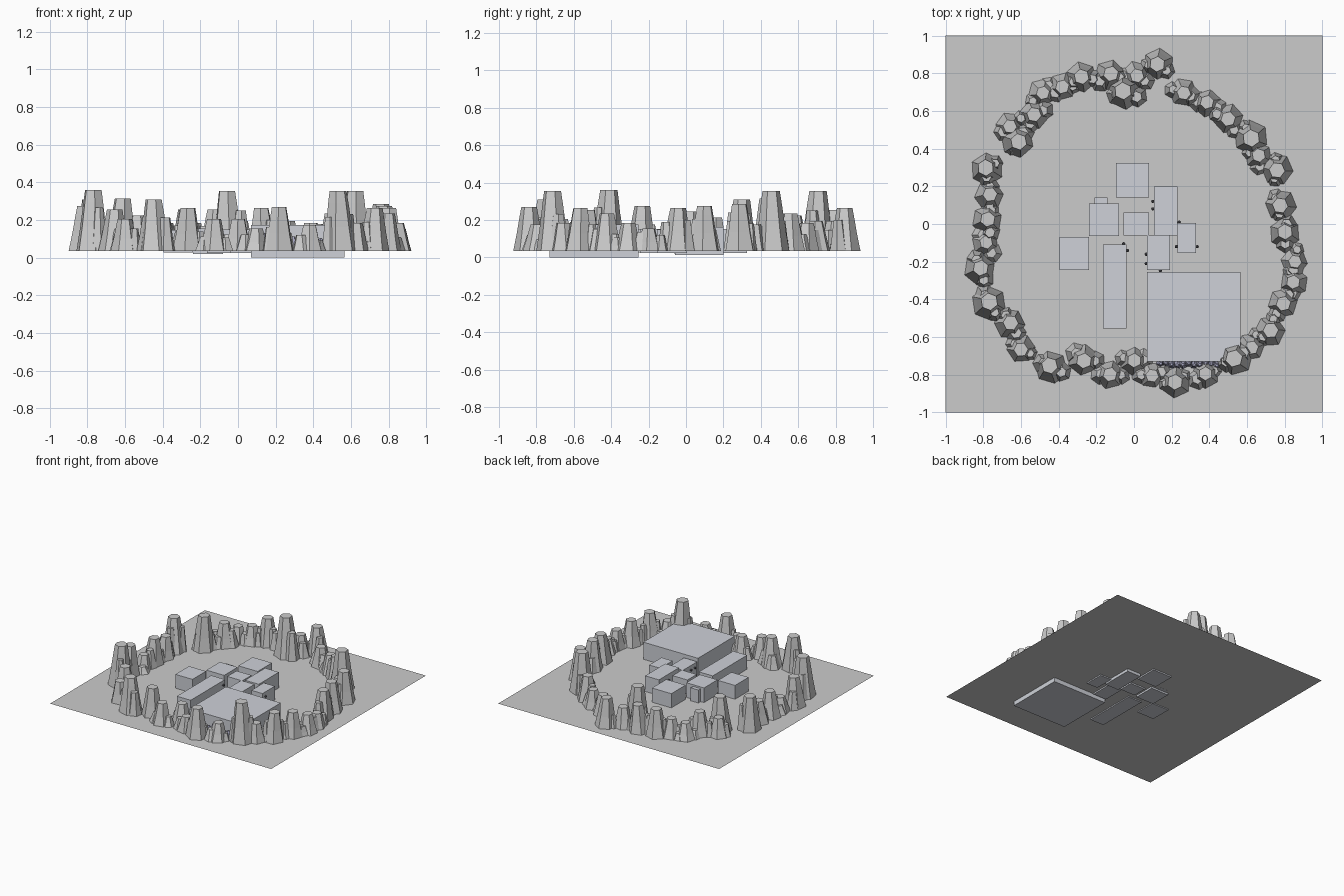
import bpy, bmesh, math, random

random.seed(4)
GROUND = 0.035


def finish(name, bm, color=None):
    bmesh.ops.recalc_face_normals(bm, faces=bm.faces)
    me = bpy.data.meshes.new(name)
    bm.to_mesh(me)
    bm.free()
    ob = bpy.data.objects.new(name, me)
    bpy.context.collection.objects.link(ob)
    if color:
        mat = bpy.data.materials.new(name + "_colour")
        mat.diffuse_color = (*color, 1)
        me.materials.append(mat)
    return ob


def column(bm, x, y, r, h, sides=6, top=0.5):
    """Faceted rock column with a flared foot."""
    a0 = random.uniform(0, math.tau)
    lean = [random.uniform(-0.1, 0.1) * r for _ in range(2)]
    profile = [(1, 0), (0.78, 0.4), (0.6, 0.8), (top, 1)]
    rings = []
    for s, t in profile:
        rings.append([bm.verts.new((x + lean[0] * t + r * s * math.cos(a0 + math.tau * i / sides),
                                    y + lean[1] * t + r * s * math.sin(a0 + math.tau * i / sides),
                                    GROUND + h * t)) for i in range(sides)])
    for lo, hi in zip(rings, rings[1:]):
        for i in range(sides):
            j = (i + 1) % sides
            bm.faces.new((lo[i], lo[j], hi[j], hi[i]))
    bm.faces.new(rings[-1])


# ground sheet
bpy.ops.mesh.primitive_plane_add(size=2, location=(0, 0, GROUND))
bpy.context.object.name = "ground"

# rooms: x0, x1, y0, y1, floor depth (all share one mid height)
MID = 0.0875
rooms = {
    "hall": (0.07, 0.565, -0.73, -0.255, 0.0),
    "long_room": (-0.165, -0.04, -0.555, -0.11, 0.026),
    "west_room": (-0.395, -0.24, -0.245, -0.07, 0.027),
    "middle_room": (-0.24, -0.08, -0.065, 0.11, 0.02),
    "alcove": (-0.21, -0.14, 0.1, 0.14, 0.034),
    "back_room": (-0.095, 0.08, 0.14, 0.325, 0.024),
    "centre_room": (-0.055, 0.08, -0.06, 0.06, 0.024),
    "tall_room": (0.105, 0.23, -0.06, 0.2, 0.012),
    "east_room": (0.23, 0.33, -0.155, 0.005, 0.025),
    "entry_room": (0.07, 0.19, -0.245, -0.06, 0.024),
}
for name, (x0, x1, y0, y1, z0) in rooms.items():
    bm = bmesh.new()
    bmesh.ops.create_cube(bm, size=1)
    for v in bm.verts:
        v.co = ((x0 + x1) / 2 + v.co.x * (x1 - x0),
                (y0 + y1) / 2 + v.co.y * (y1 - y0),
                MID + v.co.z * 2 * (MID - z0))
    finish(name, bm, (0.62, 0.64, 0.69))

# ring of main rock columns: x, y, height above ground
rocks = [
    (0.13, 0.85, 0.23), (0.26, 0.70, 0.16), (0.39, 0.64, 0.15), (0.50, 0.56, 0.20),
    (0.62, 0.46, 0.32), (0.66, 0.36, 0.14), (0.76, 0.29, 0.25), (0.78, 0.10, 0.24),
    (0.80, -0.05, 0.23), (0.85, -0.20, 0.12), (0.85, -0.31, 0.15), (0.79, -0.42, 0.20),
    (0.72, -0.57, 0.23), (0.62, -0.65, 0.15), (0.54, -0.71, 0.32), (0.38, -0.80, 0.14),
    (0.22, -0.84, 0.235), (0.09, -0.80, 0.12), (0.00, -0.73, 0.17), (-0.13, -0.80, 0.17),
    (-0.27, -0.72, 0.23), (-0.44, -0.76, 0.275), (-0.60, -0.66, 0.17), (-0.66, -0.53, 0.22),
    (-0.77, -0.42, 0.325), (-0.82, -0.24, 0.24), (-0.79, -0.10, 0.12), (-0.78, 0.02, 0.21),
    (-0.77, 0.15, 0.18), (-0.78, 0.29, 0.275), (-0.62, 0.44, 0.28), (-0.66, 0.52, 0.15),
    (-0.53, 0.58, 0.19), (-0.49, 0.70, 0.13), (-0.38, 0.73, 0.15), (-0.28, 0.78, 0.22),
    (-0.13, 0.79, 0.22), (-0.05, 0.70, 0.32), (0.01, 0.79, 0.16),
]
bm = bmesh.new()
for x, y, h in rocks:
    column(bm, x, y, 0.058 + 0.11 * h, h)
    # smaller companions along the ring
    ang = math.atan2(y, x)
    for side in (-1, 1):
        d = random.uniform(0.04, 0.065) * side
        o = random.uniform(-0.03, 0.01)
        column(bm, x - math.sin(ang) * d + math.cos(ang) * o,
               y + math.cos(ang) * d + math.sin(ang) * o,
               random.uniform(0.042, 0.06), h * random.uniform(0.4, 0.75))
finish("rock_ring", bm)

# bluish crystals along the front wall of the hall
bm = bmesh.new()
for i in range(12):
    column(bm, 0.14 + i * 0.03, -0.735 - random.uniform(0, 0.015), 0.024,
           random.uniform(0.04, 0.1), 5, 0.3)
finish("crystals", bm, (0.42, 0.42, 0.58))

# small dark wall lamps
bm = bmesh.new()
for x, y in [(0.1, 0.12), (0.1, 0.08), (0.24, 0.01), (0.225, -0.12), (0.335, -0.12),
             (-0.035, -0.14), (-0.055, -0.105), (0.065, -0.21), (0.065, -0.16), (0.14, -0.248)]:
    ret = bmesh.ops.create_icosphere(bm, subdivisions=1, radius=0.01)
    bmesh.ops.translate(bm, verts=ret["verts"], vec=(x, y, 0.115))
finish("wall_lamps", bm, (0.12, 0.12, 0.14))
